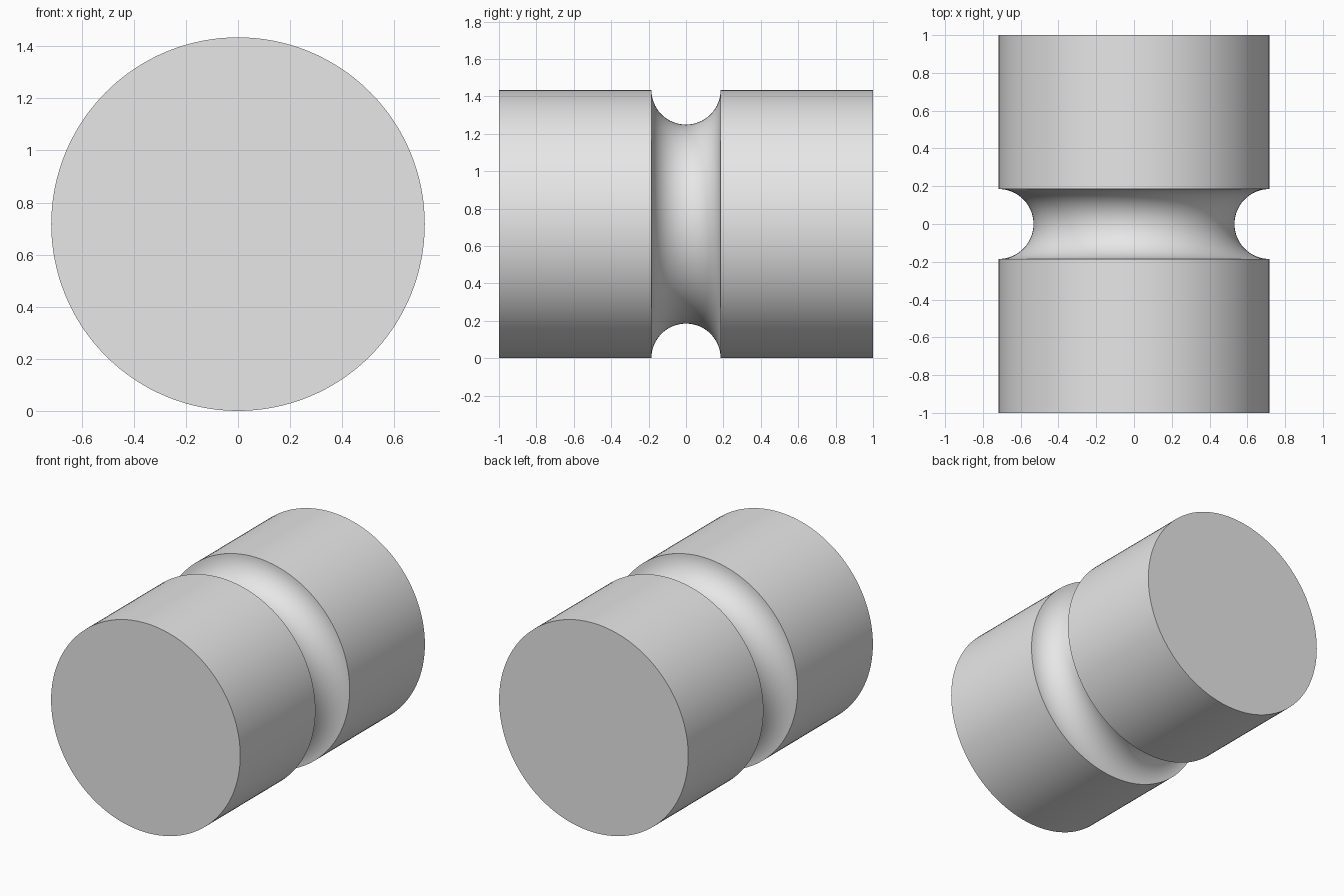
import bpy, bmesh, math
from mathutils import Matrix, Vector

cube = bpy.data.objects.get("Cube")
if cube:
    bpy.data.objects.remove(cube, do_unlink=True)

RADIUS = 0.717        # outer radius of the roller
HALF_LENGTH = 1.0
GROOVE = 0.185        # radius of the semicircular groove
SEGMENTS = 128
ARC_STEPS = 32

# Plain grey material
grey = bpy.data.materials.new("plain grey")
grey.use_nodes = True
colour = (0.8, 0.8, 0.8, 1)
grey.diffuse_color = colour
grey.node_tree.nodes["Principled BSDF"].inputs["Base Color"].default_value = colour

# Half profile (radius, y): end cap, barrel, groove arc, barrel, end cap
profile = [(0, -HALF_LENGTH), (RADIUS, -HALF_LENGTH)]
for i in range(ARC_STEPS + 1):
    a = math.pi * i / ARC_STEPS
    profile.append((RADIUS - GROOVE * math.sin(a), -GROOVE * math.cos(a)))
profile += [(RADIUS, HALF_LENGTH), (0, HALF_LENGTH)]

# Grooved roller: profile spun about the y axis
bm = bmesh.new()
verts = [bm.verts.new((r, y, 0)) for r, y in profile]
edges = [bm.edges.new(pair) for pair in zip(verts, verts[1:])]
bmesh.ops.spin(bm, geom=verts + edges, cent=(0, 0, 0), axis=(0, 1, 0),
               angle=math.tau, steps=SEGMENTS, use_duplicate=False)
bmesh.ops.remove_doubles(bm, verts=bm.verts, dist=1e-5)
bmesh.ops.recalc_face_normals(bm, faces=bm.faces)
bmesh.ops.translate(bm, verts=bm.verts, vec=(0, 0, RADIUS))

mesh = bpy.data.meshes.new("grooved_roller")
bm.to_mesh(mesh)
bm.free()
mesh.materials.append(grey)
roller = bpy.data.objects.new("grooved_roller", mesh)
bpy.context.collection.objects.link(roller)

# Smooth barrel and groove, crisp rims
bpy.ops.object.select_all(action="DESELECT")
roller.select_set(True)
bpy.context.view_layer.objects.active = roller
bpy.ops.object.shade_smooth_by_angle(angle=math.radians(30))
